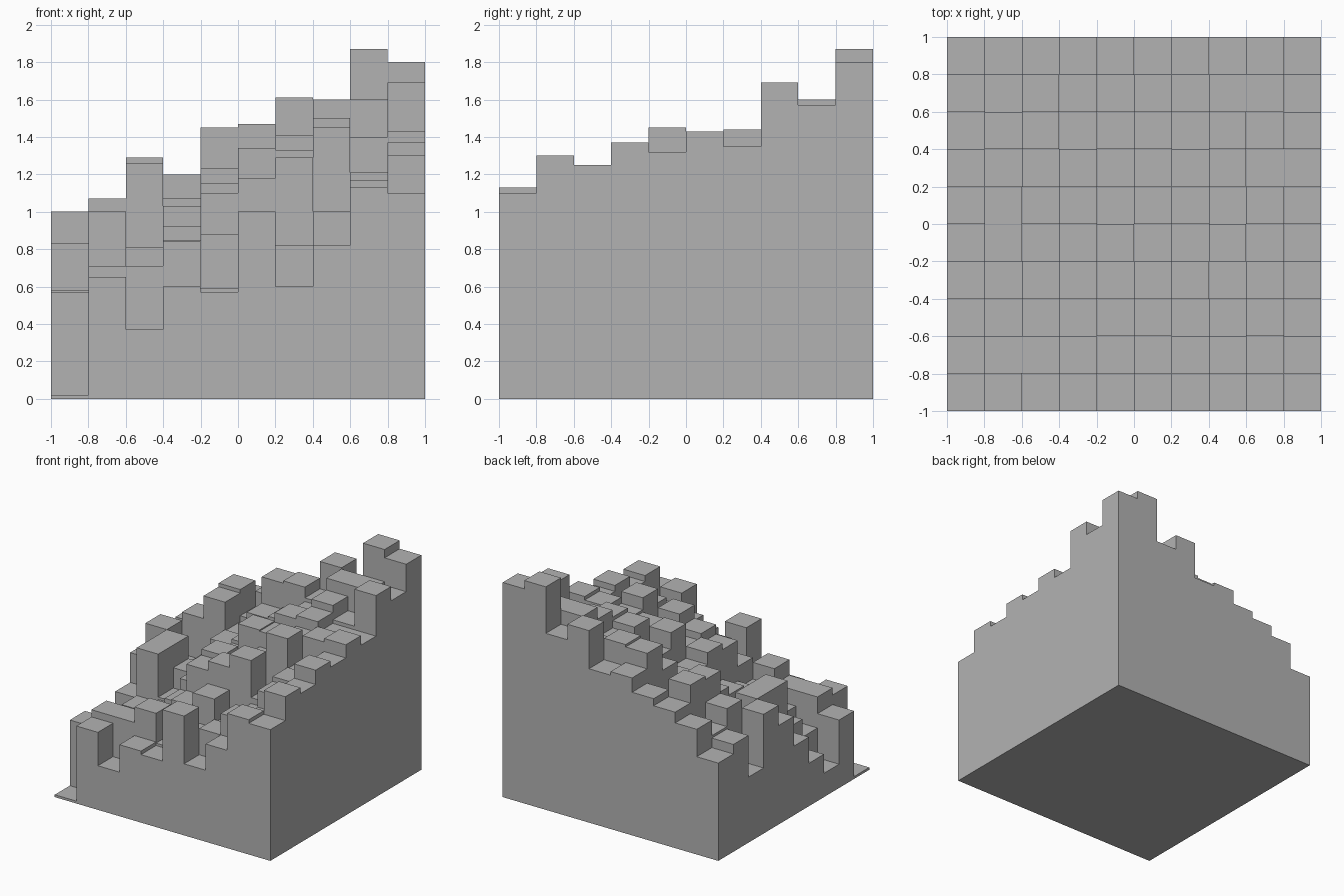
import bpy
import bmesh

cube = bpy.data.objects.get("Cube")
if cube:
    bpy.data.objects.remove(cube, do_unlink=True)

# Column heights in hundredths: one row per step of y (front to back), x rising along the row
HEIGHTS = [
    [2, 65, 37, 60, 57, 100, 60, 82, 113, 110],
    [57, 71, 71, 84, 59, 75, 82, 100, 103, 130],
    [20, 45, 58, 70, 88, 99, 79, 93, 117, 125],
    [36, 60, 62, 76, 110, 118, 129, 98, 121, 137],
    [58, 100, 64, 85, 115, 112, 120, 145, 120, 132],
    [83, 100, 81, 92, 105, 134, 133, 135, 140, 143],
    [100, 72, 78, 103, 108, 120, 141, 144, 135, 135],
    [55, 107, 126, 102, 123, 125, 135, 150, 138, 169],
    [90, 92, 129, 107, 145, 147, 138, 160, 160, 157],
    [82, 105, 114, 120, 132, 129, 161, 148, 187, 180],
]
COUNT = len(HEIGHTS)
CELL = 2 / COUNT


def make_material(name, colour):
    material = bpy.data.materials.new(name)
    material.use_nodes = True
    material.diffuse_color = colour
    shader = material.node_tree.nodes["Principled BSDF"]
    shader.inputs["Base Color"].default_value = colour
    return material


def height(column, row):
    """Height of a column, or ground level outside the block."""
    if 0 <= column < COUNT and 0 <= row < COUNT:
        return HEIGHTS[row][column] / 100
    return 0


def add_face(bm, points):
    bm.faces.new([bm.verts.new(point) for point in points])


def add_riser(bm, start, end, low, high):
    """Vertical wall between two neighbouring levels."""
    if high > low:
        add_face(bm, [(*start, low), (*end, low), (*end, high), (*start, high)])


def add_column(bm, column, row):
    """Flat cap plus the walls that rise above the four neighbours."""
    left, front = column * CELL - 1, row * CELL - 1
    right, back = left + CELL, front + CELL
    top = height(column, row)
    corners = [(left, front), (right, front), (right, back), (left, back)]
    neighbours = [(column, row - 1), (column + 1, row), (column, row + 1), (column - 1, row)]
    add_face(bm, [(*corner, top) for corner in corners])
    for side, neighbour in enumerate(neighbours):
        following = corners[(side + 1) % len(corners)]
        add_riser(bm, corners[side], following, height(*neighbour), top)


# Stepped block: a closed shell of square columns on a flat base
bm = bmesh.new()
for row in range(COUNT):
    for column in range(COUNT):
        add_column(bm, column, row)
add_face(bm, [(-1, -1, 0), (-1, 1, 0), (1, 1, 0), (1, -1, 0)])
bmesh.ops.remove_doubles(bm, verts=bm.verts, dist=CELL / 1000)

mesh = bpy.data.meshes.new("stepped_column_block")
bm.to_mesh(mesh)
bm.free()
mesh.materials.append(make_material("plain grey", (0.45, 0.45, 0.45, 1)))
block = bpy.data.objects.new("stepped_column_block", mesh)
bpy.context.collection.objects.link(block)
